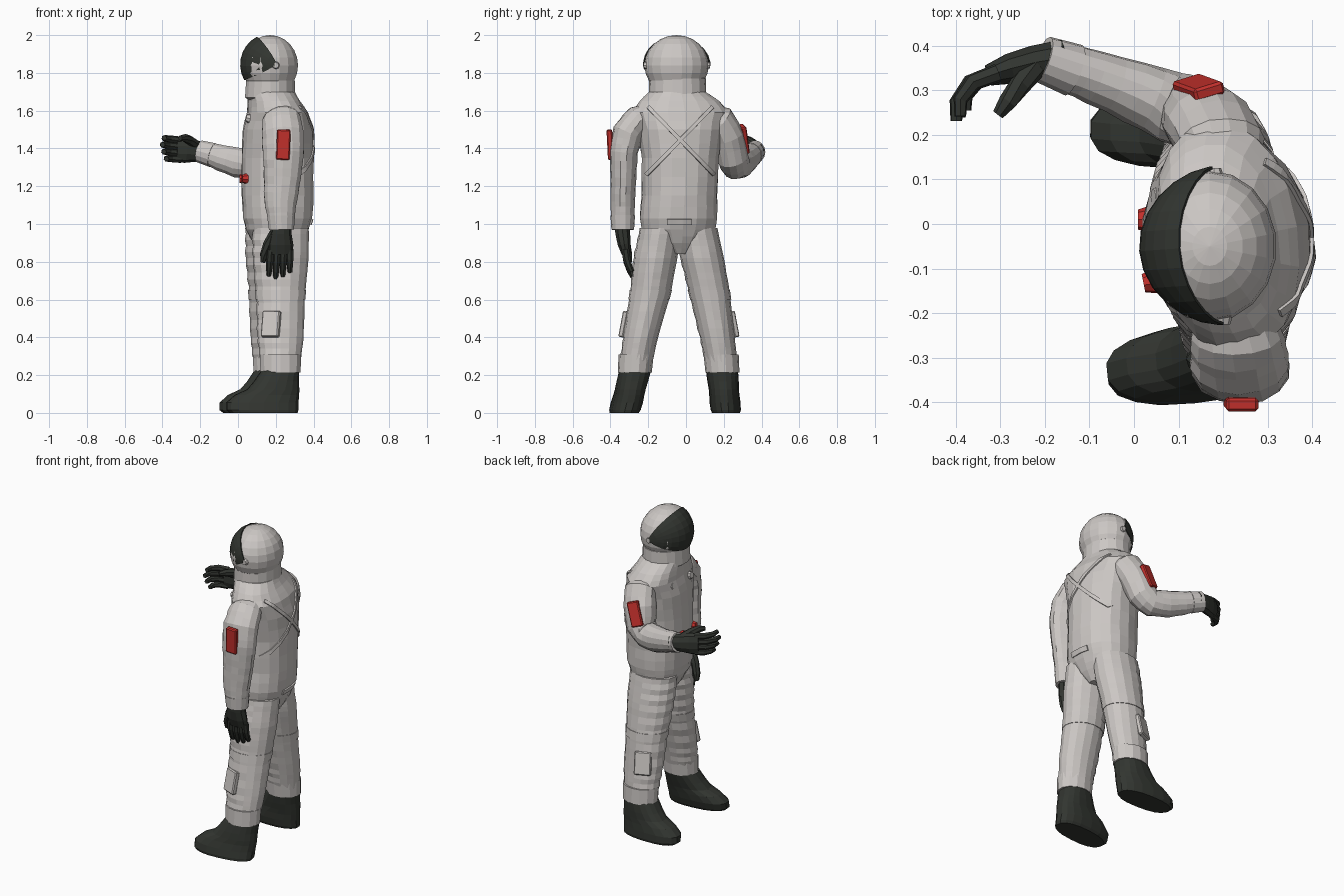
import bpy, bmesh, math, random
from mathutils import Vector as V
from mathutils.bvhtree import BVHTree

if "Cube" in bpy.data.objects:
    bpy.data.objects.remove(bpy.data.objects["Cube"])
random.seed(4)

def mat(name, c):
    m = bpy.data.materials.new(name)
    m.diffuse_color = (*c, 1)
    m.use_nodes = True
    m.node_tree.nodes["Principled BSDF"].inputs["Base Color"].default_value = m.diffuse_color
    return m

CLOTH = mat("cloth", (0.60, 0.57, 0.55))
DARK = mat("dark_rubber", (0.032, 0.036, 0.03))
RED = mat("red", (0.55, 0.03, 0.025))

def finish(name, bm, m):
    bmesh.ops.recalc_face_normals(bm, faces=bm.faces)
    me = bpy.data.meshes.new(name)
    bm.to_mesh(me)
    bm.free()
    me.materials.append(m)
    ob = bpy.data.objects.new(name, me)
    bpy.context.collection.objects.link(ob)
    return ob

def sweep(name, keys, m=CLOTH, n=14, ref=(0, 1, 0), tan=None, sub=1, fold=0.0, jit=0.0, p=2.0):
    """Loft rings (x, y, z, radius along ref, radius across); creases (fold) on the front half."""
    rings = []
    for i in range(len(keys) - 1):
        for s in range(sub):
            t = s / sub
            rings.append([a + (b - a) * t for a, b in zip(keys[i], keys[i + 1])])
    rings.append(list(keys[-1]))
    bm, loops = bmesh.new(), []
    for i, r in enumerate(rings):
        c = V(r[:3])
        T = V(tan) if tan else V(rings[min(i + 1, len(rings) - 1)][:3]) - V(rings[max(i - 1, 0)][:3])
        T.normalize()
        u = V(ref) - T * V(ref).dot(T)
        u.normalize()
        w = T.cross(u)
        loop = []
        for j in range(n):
            a = 2 * math.pi * j / n
            ca, sa = math.cos(a), math.sin(a)
            ca = math.copysign(abs(ca) ** (2 / p), ca)
            sa = math.copysign(abs(sa) ** (2 / p), sa)
            off = u * r[3] * ca + w * r[4] * sa
            inner = 0 < i < len(rings) - 1
            k = 1 + random.uniform(-jit, jit) + (fold * (-1) ** i if inner and off.x < 0 else 0)
            loop.append(bm.verts.new(c + off * k))
        loops.append(loop)
    for A, B in zip(loops, loops[1:]):
        for j in range(n):
            bm.faces.new((A[j], A[(j + 1) % n], B[(j + 1) % n], B[j]))
    bm.faces.new(loops[0])
    bm.faces.new(loops[-1])
    return finish(name, bm, m)

def box(name, loc, size, m=CLOTH, rot=(0, 0, 0), bev=0.006):
    bm = bmesh.new()
    bmesh.ops.create_cube(bm, size=1)
    bmesh.ops.scale(bm, vec=size, verts=bm.verts)
    bmesh.ops.bevel(bm, geom=bm.edges[:], offset=bev, segments=1, affect='EDGES')
    ob = finish(name, bm, m)
    ob.location, ob.rotation_euler = loc, rot

def knob(name, loc, r, depth, m, axis):
    bm = bmesh.new()
    bmesh.ops.create_cone(bm, cap_ends=True, segments=8, radius1=r, radius2=r * 0.7, depth=depth,
                          matrix=V((0, 0, 1)).rotation_difference(V(axis)).to_matrix().to_4x4())
    finish(name, bm, m).location = loc

UP = (0, 0, 1)
# Torso, turned slightly so the left shoulder leads
torso = sweep("torso", [(.21, -.04, .84, .05, .09), (.21, -.04, .90, .13, .13), (.208, -.04, .97, .198, .165),
    (.21, -.04, 1.03, .207, .183), (.21, -.035, 1.15, .20, .19), (.21, -.03, 1.35, .205, .19),
    (.21, -.03, 1.5, .23, .183), (.208, -.03, 1.59, .26, .158), (.19, -.035, 1.65, .215, .135),
    (.175, -.045, 1.70, .15, .125)], n=20, ref=(-.15, 1, 0), tan=UP, sub=2, jit=.012, p=2.2)

# Collar and helmet
sweep("neck_ring", [(.17, -.045, 1.66, .135, .12), (.17, -.045, 1.67, .153, .135), (.172, -.045, 1.77, .15, .130),
    (.174, -.048, 1.78, .135, .12)], n=18, tan=UP)
HC = V((.17, -.05, 1.84))
bm = bmesh.new()
bmesh.ops.create_uvsphere(bm, u_segments=18, v_segments=12, radius=1)
bmesh.ops.scale(bm, vec=(.15, .17, .16), verts=bm.verts)
finish("helmet", bm, CLOTH).location = HC

# Visor: a wedge of a sphere hinged at the sides
bm, rows = bmesh.new(), []
for i in range(13):
    t = math.pi * (.03 + .94 * i / 12)
    row = []
    for j in range(8):
        a = math.radians(-30 + 94 * j / 7)
        row.append(bm.verts.new((-.159 * math.sin(t) * math.cos(a) + .025 * math.cos(t) ** 2,
                                 .179 * math.cos(t), .164 * math.sin(t) * math.sin(a) + .004)))
    rows.append(row)
for A, B in zip(rows, rows[1:]):
    for j in range(7):
        bm.faces.new((A[j], A[j + 1], B[j + 1], B[j]))
visor = finish("visor", bm, DARK)
visor.location, visor.rotation_euler = HC, (0, 0, math.radians(4))
visor.modifiers.new("thick", 'SOLIDIFY').thickness = .006
for s, x in ((1, .18), (-1, .20)):
    knob("visor_hinge", (x, -.05 + s * .166, 1.84), .022, .02, CLOTH, (0, s, 0))

# Arms: right hangs, left is bent forward
sweep("right_arm", [(.225, -.17, 1.57, .06, .08), (.23, -.25, 1.55, .08, .105), (.237, -.308, 1.48, .083, .112),
    (.24, -.33, 1.38, .075, .112), (.235, -.332, 1.25, .068, .1), (.225, -.335, 1.12, .065, .088),
    (.228, -.335, 1.03, .062, .073)], sub=3, fold=.015, jit=.018)
sweep("right_cuff", [(.228, -.335, 1.045, .065, .076), (.23, -.335, .97, .06, .068)], n=14)
sweep("left_arm", [(.205, .10, 1.57, .06, .075), (.195, .18, 1.545, .083, .10), (.172, .222, 1.46, .088, .10),
    (.14, .248, 1.35, .083, .09), (.085, .262, 1.315, .08, .08), (0, .297, 1.325, .07, .08),
    (-.09, .33, 1.35, .06, .07), (-.15, .35, 1.37, .056, .062)], sub=2, fold=.015, jit=.018)
sweep("left_cuff", [(-.135, .345, 1.365, .06, .066), (-.205, .37, 1.385, .053, .06)], n=14)
box("right_arm_patch", (.24, -.402, 1.42), (.072, .03, .16), RED, (.05, .04, 0))
box("left_arm_patch", (.145, .306, 1.45), (.072, .03, .15), RED, (.22, .3, .3))

def hand(side, base, d, w, palm, first, step, thumb, size):
    """Glove from direction d, thumb side w and palm normal."""
    d, w, palm, base = V(d).normalized(), V(w), V(palm), V(base)
    P = lambda a, b, c, r, q: (*(base + (d * a + w * b + palm * c) * size), r * size, q * size)
    sweep(side + "_palm", [P(-.03, 0, 0, .045, .038), P(.03, 0, 0, .05, .036), P(.08, 0, .004, .06, .032),
          P(.125, -.003, .01, .058, .022)], DARK, 10, w)
    for k in range(4):
        a, b, c, ang = .105, -.046 + .030 * k, .008, first
        keys = [P(a, b, c, .018, .019)]
        for s, L in enumerate((.055, .042, .035)):
            L *= (.82, .97, 1.05, .95)[k]
            a, c = a + L * math.cos(ang), c + L * math.sin(ang)
            b *= 1.03
            ang += step
            keys.append(P(a, b, c, .0175 - .003 * s, .018 - .003 * s))
        sweep(f"{side}_finger_{k}", keys, DARK, 7, w)
    sweep(side + "_thumb", [P(*q, r, r) for q, r in zip(thumb, (.024, .022, .019, .012))], DARK, 7, d)

hand("right", (.228, -.337, .985), (-.04, .06, -1), (-1, 0, 0), (0, 1, 0), .08, .17,
     [(.03, .03, .0), (.08, .058, .012), (.13, .074, .02), (.165, .078, .025)], 1.14)
hand("left", (-.19, .368, 1.382), (-1, -.17, .1), (0, 0, 1), (0, -1, 0), .2, .68,
     [(.03, .03, .01), (.06, .05, .04), (.085, .058, .07), (.105, .055, .092)], 1.12)

# Legs, cuffs, knee bands and boots: y positions follow each leg's splay
for side, x, ys, yo, yaw, s in (("right", .225, (-.135, -.162, -.19, -.24, -.268), -.327, -.10, -1),
                                ("left", .188, (.055, .085, .125, .165, .19), .212, .02, 1)):
    sweep(side + "_leg", [(x, ys[0], .98, .11, .15), (x, ys[1], .82, .116, .148), (x, ys[2], .63, .108, .13),
          (x, ys[3], .40, .092, .122), (x, ys[4], .25, .086, .105)], tan=UP, sub=5, fold=.02, jit=.01, n=16)
    sweep(side + "_leg_cuff", [(x, ys[4] - s * .004, .31, .093, .112), (x, ys[4] + s * .003, .215, .09, .109)],
          tan=UP, n=14)
    sweep(side + "_knee_band", [(x, ys[2] - s * .004, .65, .112, .135), (x, ys[2] + s * .006, .60, .109, .132)],
          tan=UP, n=16)
    box(side + "_shin_pocket", (x - .05, ys[3] + s * .075, .47), (.10, .03, .14), rot=(s * .2, 0, s * .4))
    # boot: flat rings, long at the sole and narrowing to the ankle
    h, boot = x + .097, []
    for z, front, wid, dx in ((0, -.365, .074, -.005), (.015, -.385, .08, 0), (.055, -.385, .082, 0),
                              (.095, -.34, .08, .003), (.125, -.275, .08, .003), (.165, -.24, .083, 0),
                              (.215, -.205, .085, 0), (.235, -.195, .07, -.015)):
        f, b = h + front, h + dx
        boot.append(((f + b) / 2, yo + (ys[4] - yo) * z / .23, z, wid, (b - f) / 2))
    sweep(side + "_boot", boot, DARK, 18, ref=(yaw, 1, 0), tan=UP, p=2.4, jit=.006)
    for v in list(bpy.context.collection.objects)[-1].data.vertices:
        if v.co.z < .01:
            v.co.z = 0

# Chest fittings
knob("chest_knob_a", (.024, .01, 1.24), .032, .03, RED, (-1, 0, 0))
knob("chest_knob_b", (.036, -.13, 1.24), .03, .03, RED, (-1, -.2, 0))
for y in (-.12, .06):
    knob("chest_fitting", (.055, y, 1.56), .028, .025, CLOTH, (-1, 0, .3))

# Back seams laid over the torso surface
bm = bmesh.new()
bm.from_mesh(torso.data)
tree = BVHTree.FromBMesh(bm)
bm.free()

def strap(name, a, b, wid, off=.005):
    a, b = V((.6, *a)), V((.6, *b))
    side = (b - a).cross(V((1, 0, 0))).normalized() * wid / 2
    bm, prev = bmesh.new(), None
    for i in range(31):
        c = a.lerp(b, i / 30)
        hits = [tree.ray_cast(c + side * k, V((-1, 0, 0)))[0] for k in (-1, 1)]
        if None in hits:
            prev = None
            continue
        cur = [bm.verts.new(q + V((off, 0, 0))) for q in hits]
        if prev:
            bm.faces.new((prev[0], prev[1], cur[1], cur[0]))
        prev = cur
    ob = finish(name, bm, CLOTH)
    thick = ob.modifiers.new("thick", 'SOLIDIFY')
    thick.thickness, thick.offset = .008, 0

strap("back_strap_a", (-.20, 1.62), (.15, 1.26), .02)
strap("back_strap_b", (.14, 1.62), (-.21, 1.26), .02)
strap("back_pocket", (-.10, 1.01), (.03, 1.01), .03)
